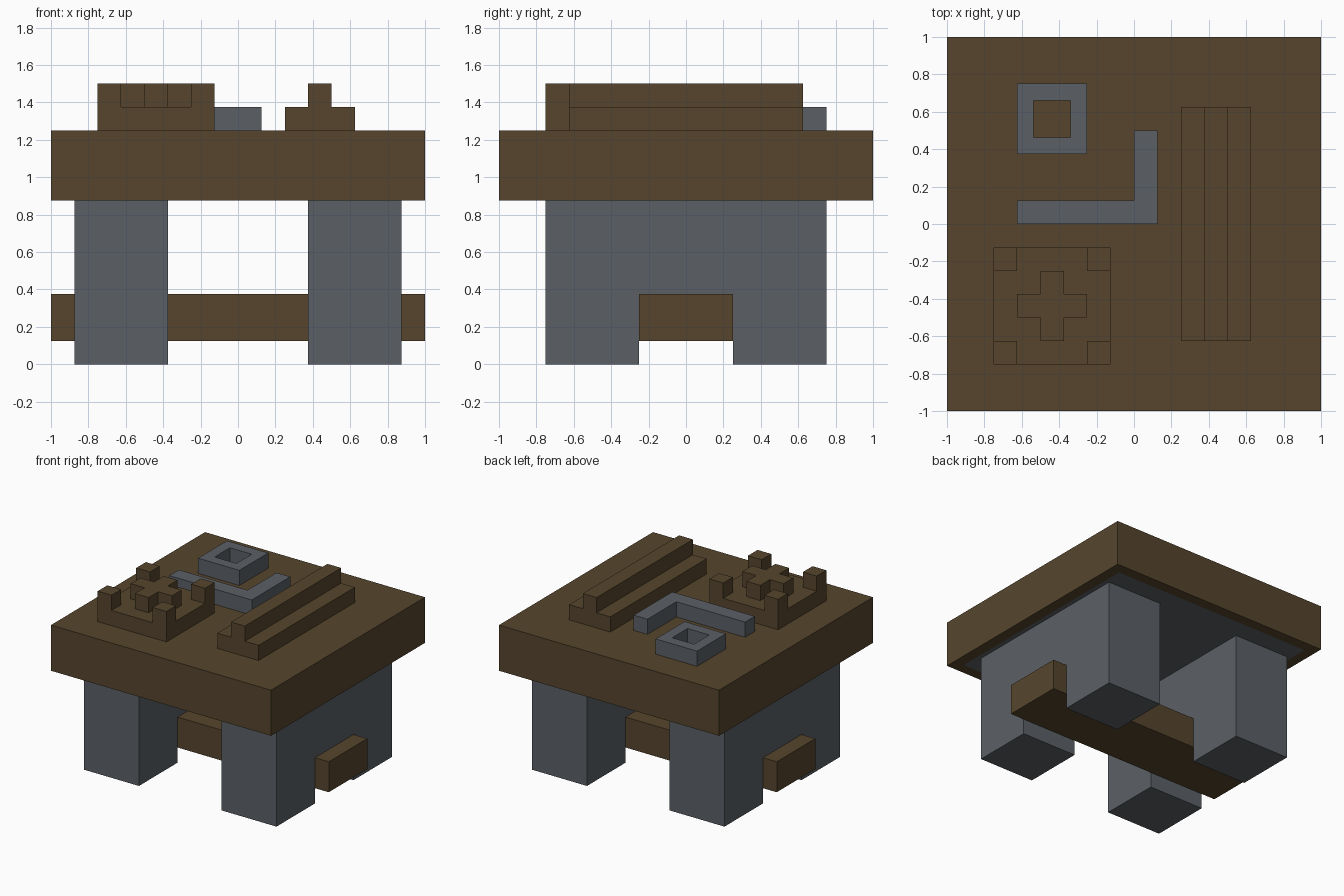
import bpy, bmesh
from mathutils import Vector

if "Cube" in bpy.data.objects:
    bpy.data.objects.remove(bpy.data.objects["Cube"])

U = 0.125  # module: every part sits on this grid


def material(name, rgb):
    m = bpy.data.materials.new(name)
    m.diffuse_color = (*rgb, 1.0)
    m.use_nodes = True
    m.node_tree.nodes["Principled BSDF"].inputs["Base Color"].default_value = m.diffuse_color
    return m


WOOD = material("dark_wood", (0.093, 0.060, 0.026))
STONE = material("grey_stone", (0.105, 0.117, 0.133))


def finish(name, bm, *mats):
    bmesh.ops.recalc_face_normals(bm, faces=bm.faces[:])
    me = bpy.data.meshes.new(name)
    bm.to_mesh(me)
    bm.free()
    for m in mats:
        me.materials.append(m)
    ob = bpy.data.objects.new(name, me)
    bpy.context.collection.objects.link(ob)
    return ob


def prism(outline, axis, lo, hi):
    """Extrude an outline (grid units) along 'x' (outline is y,z) or 'z' (outline is x,y)."""
    bm = bmesh.new()
    if axis == 'z':
        pts, step = [(a, b, lo) for a, b in outline], (0, 0, hi - lo)
    else:
        pts, step = [(lo, a, b) for a, b in outline], (hi - lo, 0, 0)
    face = bm.faces.new([bm.verts.new(Vector(p) * U) for p in pts])
    new = bmesh.ops.extrude_face_region(bm, geom=[face], use_keep_orig=True)["geom"]
    verts = [v for v in new if isinstance(v, bmesh.types.BMVert)]
    bmesh.ops.translate(bm, verts=verts, vec=Vector(step) * U)
    bmesh.ops.recalc_face_normals(bm, faces=bm.faces[:])
    return bm


def rect(x0, x1, y0, y1):
    return [(x0, y0), (x1, y0), (x1, y1), (x0, y1)]


def face_towards(bm, z):
    return max(bm.faces, key=lambda f: f.normal.z * z)


# Table top with a stone panel set into its underside
bm = prism(rect(-8, 8, -8, 8), 'z', 7, 10)
panel = face_towards(bm, -1)
bmesh.ops.inset_region(bm, faces=[panel], thickness=U)
panel.material_index = 1
finish("table_top", bm, WOOD, STONE)

# Arched leg pairs, left and right
arch = [(-6, 0), (-2, 0), (-2, 3), (2, 3), (2, 0), (6, 0), (6, 7), (-6, 7)]
for side, x in (("left", -7), ("right", 3)):
    finish(side + "_legs", prism(arch, 'x', x, x + 4), STONE)

# Beam running through both arches
finish("cross_beam", prism(rect(-2, 2, 1, 3), 'x', -8, 8), WOOD)

# Stepped rail on the right
finish("rail_base", prism(rect(2, 5, -5, 5), 'z', 10, 11), WOOD)
finish("rail_ridge", prism(rect(3, 4, -5, 5), 'z', 11, 12), WOOD)

# Tray with corner posts and a raised cross
finish("tray_base", prism(rect(-6, -1, -6, -1), 'z', 10, 11), WOOD)
for i, (x, y) in enumerate([(-6, -6), (-2, -6), (-6, -2), (-2, -2)]):
    finish(f"tray_post_{i + 1}", prism(rect(x, x + 1, y, y + 1), 'z', 11, 12), WOOD)
cross = [(-4, -5), (-3, -5), (-3, -4), (-2, -4), (-2, -3), (-3, -3),
         (-3, -2), (-4, -2), (-4, -3), (-5, -3), (-5, -4), (-4, -4)]
finish("tray_cross", prism(cross, 'z', 11, 12), WOOD)

# L-shaped stone bar
ell = [(-5, 0), (1, 0), (1, 4), (0, 4), (0, 1), (-5, 1)]
finish("angle_bar", prism(ell, 'z', 10, 11), STONE)

# Square stone ring: the hole runs down to the table top
bm = prism(rect(-5, -2, 3, 6), 'z', 10, 11)
bottom, top = face_towards(bm, -1), face_towards(bm, 1)
bmesh.ops.delete(bm, geom=[bottom], context='FACES_ONLY')
bmesh.ops.inset_region(bm, faces=[top], thickness=U)
new = bmesh.ops.extrude_face_region(bm, geom=[top])["geom"]
floor = [g for g in new if isinstance(g, bmesh.types.BMFace)]
bmesh.ops.translate(bm, verts=floor[0].verts[:], vec=(0, 0, -U))
bmesh.ops.delete(bm, geom=floor, context='FACES_ONLY')
if top.is_valid:
    bmesh.ops.delete(bm, geom=[top], context='FACES_ONLY')
finish("square_ring", bm, STONE)
